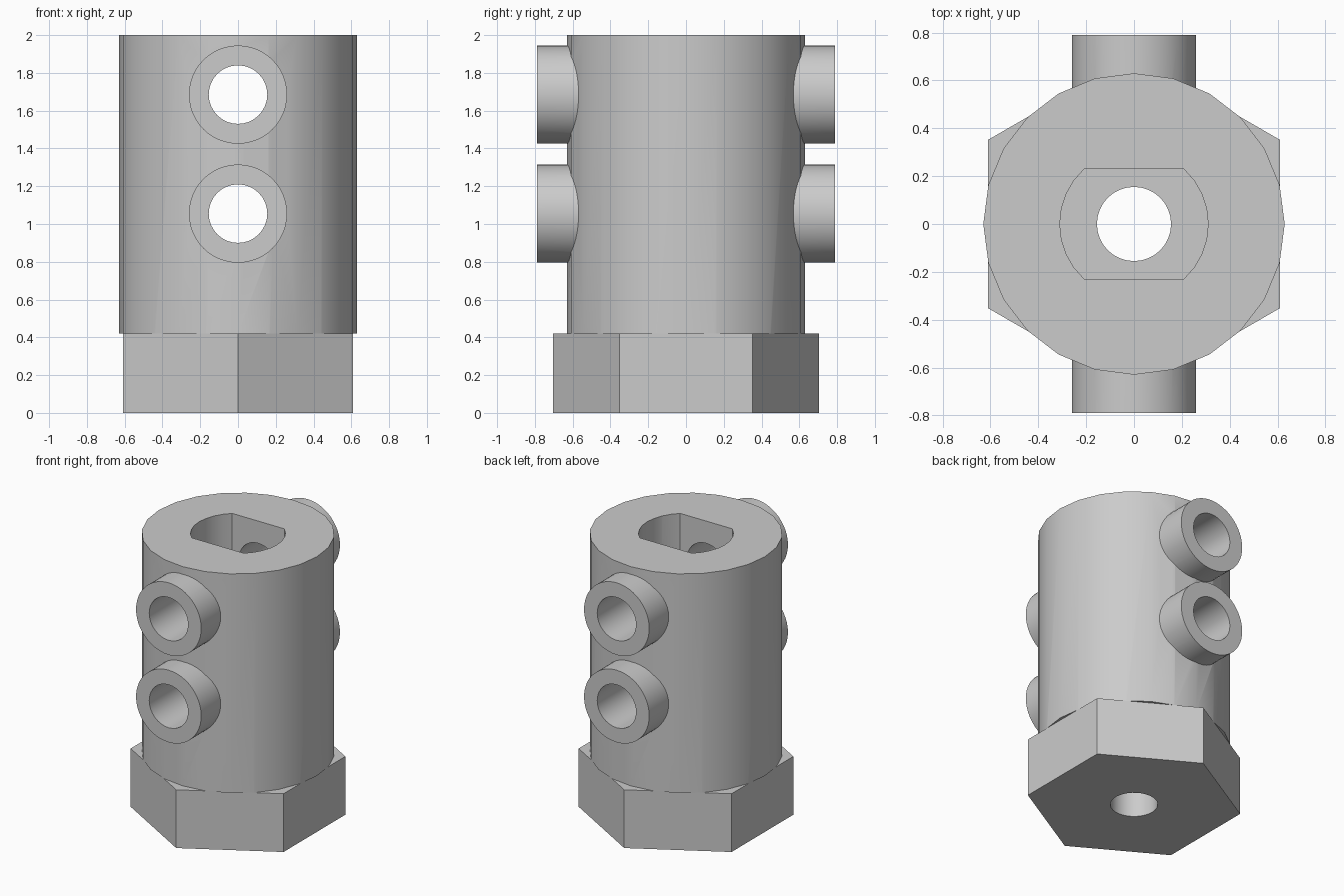
import bpy, bmesh, math

cube = bpy.data.objects.get("Cube")
if cube:
    bpy.data.objects.remove(cube, do_unlink=True)

grey = bpy.data.materials.new("plain grey")
grey.use_nodes = True
colour = (0.6, 0.6, 0.6, 1)
grey.diffuse_color = colour
grey.node_tree.nodes["Principled BSDF"].inputs["Base Color"].default_value = colour


def prism(name, points, low, high, along_y=False, z=0):
    """Extrude a closed profile along z, or along y at height z."""
    bm = bmesh.new()
    place = (lambda u, v, w: (u, -w, v + z)) if along_y else (lambda u, v, w: (u, v, w))
    rings = [[bm.verts.new(place(u, v, w)) for u, v in points] for w in (low, high)]
    bm.faces.new(rings[0][::-1])
    bm.faces.new(rings[1])
    n = len(points)
    for i in range(n):
        j = (i + 1) % n
        bm.faces.new((rings[0][i], rings[0][j], rings[1][j], rings[1][i]))
    bmesh.ops.recalc_face_normals(bm, faces=bm.faces)
    mesh = bpy.data.meshes.new(name)
    bm.to_mesh(mesh)
    bm.free()
    mesh.materials.append(grey)
    obj = bpy.data.objects.new(name, mesh)
    bpy.context.collection.objects.link(obj)
    return obj


def circle(radius, sides, turn=0.0):
    angles = [turn + math.tau * i / sides for i in range(sides)]
    return [(radius * math.cos(a), radius * math.sin(a)) for a in angles]


def combine(target, tool, operation):
    """Apply an exact boolean and discard the tool."""
    tool.hide_render = True
    mod = target.modifiers.new(operation.title(), "BOOLEAN")
    mod.operation, mod.object, mod.solver = operation, tool, "EXACT"
    bpy.ops.object.select_all(action="DESELECT")
    bpy.context.view_layer.objects.active = target
    target.select_set(True)
    bpy.ops.object.modifier_apply(modifier=mod.name)
    bpy.data.objects.remove(tool, do_unlink=True)


HEIGHT, HEX_TOP, BORE = 2.0, 0.42, 0.155
SCREW_HEIGHTS = (1.055, 1.685)

# Round barrel on a hexagonal foot
coupler = prism("shaft_coupler", circle(0.63, 24), HEX_TOP, HEIGHT)
combine(coupler, prism("hex_foot", circle(0.704, 6, math.pi / 2), 0, HEX_TOP), "UNION")

# Screw bosses front and back
for z in SCREW_HEIGHTS:
    combine(coupler, prism("screw_boss", circle(0.26, 48), -0.79, 0.79, True, z), "UNION")

# Shaft socket with two flat sides
half_arc = math.asin(0.23 / 0.31)
steps = [half_arc * (i / 4 - 1) for i in range(9)]
socket = [(0.31 * math.cos(a + side), 0.31 * math.sin(a + side))
          for side in (0, math.pi) for a in steps]
combine(coupler, prism("socket_cutter", socket, HEX_TOP, HEIGHT + 0.1), "DIFFERENCE")

# Axial bore and cross holes
combine(coupler, prism("bore_cutter", circle(BORE, 32), -0.1, 1), "DIFFERENCE")
for z in SCREW_HEIGHTS:
    combine(coupler, prism("screw_cutter", circle(BORE, 32), -1, 1, True, z), "DIFFERENCE")

bpy.context.view_layer.objects.active = coupler
coupler.select_set(True)
bpy.ops.object.shade_smooth_by_angle(angle=math.radians(30))
